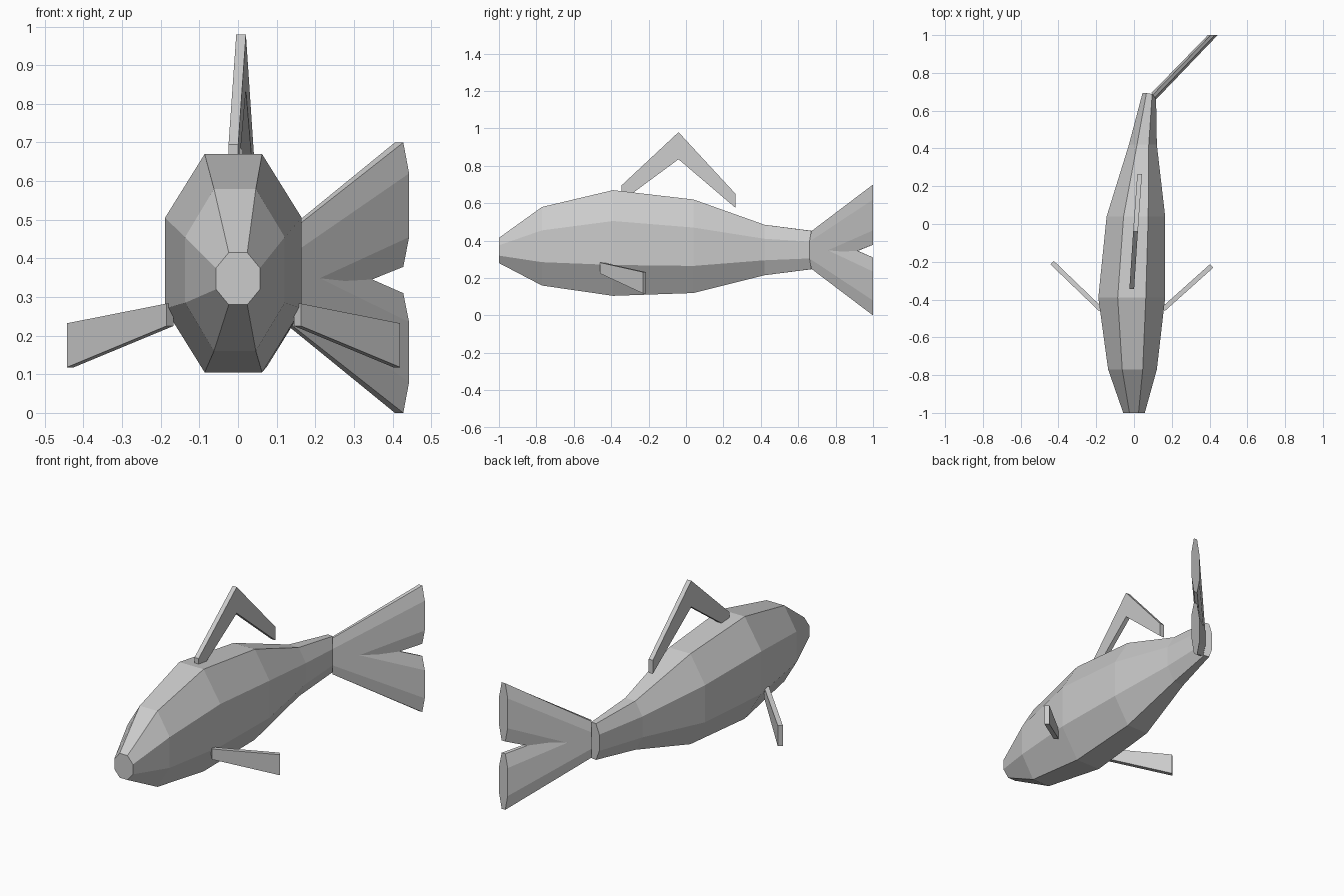
import bpy
import bmesh

cube = bpy.data.objects.get("Cube")
if cube:
    bpy.data.objects.remove(cube, do_unlink=True)

grey = bpy.data.materials.new("plain_grey")
grey.use_nodes = True
colour = (0.6, 0.6, 0.6, 1)
grey.diffuse_color = colour
grey.node_tree.nodes["Principled BSDF"].inputs["Base Color"].default_value = colour

FLAT = 0.42  # share of the width taken by the flat top and bottom


def octagon(a, b, top, upper, lower, bottom):
    """Eight-sided ring whose width runs from plan point a to plan point b."""
    def at(t, z):
        return (a[0] + (b[0] - a[0]) * t, a[1] + (b[1] - a[1]) * t, z)
    n, f = (1 - FLAT) / 2, (1 + FLAT) / 2
    return [at(n, top), at(f, top), at(1, upper), at(1, lower),
            at(f, bottom), at(n, bottom), at(0, lower), at(0, upper)]


def loft(name, rings):
    """Flat-shaded solid skinned over rings of equal size, capped at both ends."""
    bm = bmesh.new()
    loops = [[bm.verts.new(p) for p in ring] for ring in rings]
    size = len(loops[0])
    for one, two in zip(loops, loops[1:]):
        for i in range(size):
            j = (i + 1) % size
            bm.faces.new((one[i], one[j], two[j], two[i]))
    bm.faces.new(loops[0])
    bm.faces.new(loops[-1])
    bmesh.ops.recalc_face_normals(bm, faces=bm.faces)
    mesh = bpy.data.meshes.new(name)
    bm.to_mesh(mesh)
    bm.free()
    mesh.materials.append(grey)
    obj = bpy.data.objects.new(name, mesh)
    bpy.context.collection.objects.link(obj)
    return obj


# Body: y, centre x, half width, then top, upper side, lower side, bottom heights
stations = [
    (-1.00, 0.000, 0.057, 0.415, 0.375, 0.320, 0.280),
    (-0.77, -0.008, 0.129, 0.580, 0.455, 0.285, 0.160),
    (-0.39, -0.012, 0.177, 0.670, 0.505, 0.270, 0.105),
    (0.04, 0.010, 0.155, 0.620, 0.470, 0.265, 0.120),
    (0.42, 0.047, 0.074, 0.485, 0.410, 0.295, 0.215),
]
rings = [octagon((cx - w, y), (cx + w, y), *z) for y, cx, w, *z in stations]

# Tail end of the body, cut back on the side where the tail fin turns away
tail_z = (0.45, 0.395, 0.305, 0.25)
end = octagon((0.045, 0.693), (0.117, 0.693), *tail_z)
end = [(x, 0.66 if x > 0.11 else 0.693 if x < 0.09 else 0.688, z) for x, y, z in end]
loft("body", rings + [end])

# Tail fin: two lobes that share one root and cross each other
root = octagon((0.092, 0.693), (0.117, 0.66), *tail_z)
for name, tip_z in (("upper_tail_lobe", (0.70, 0.62, 0.455, 0.378)),
                    ("lower_tail_lobe", (0.31, 0.235, 0.08, 0.0))):
    loft(name, [root, octagon((0.391, 1.0), (0.443, 1.0), *tip_z)])


def slab(centre, half, top, bottom):
    """Four-cornered section, offset sideways in plan by half."""
    (x, y), (dx, dy) = centre, half
    return [(x - dx, y - dy, top), (x + dx, y + dy, top),
            (x + dx, y + dy, bottom), (x - dx, y - dy, bottom)]


# Dorsal fin: a thin bent bar
loft("dorsal_fin", [slab((x, y), (0.0125, 0), top, bottom) for x, y, top, bottom in (
    (-0.012, -0.345, 0.695, 0.610),
    (0.008, -0.040, 0.980, 0.835),
    (0.030, 0.265, 0.650, 0.575))])

# Side fins: thin plates swept back and down
for name, side, start, tip in (
        ("left_side_fin", 1, (0.154, -0.452), (0.411, -0.222)),
        ("right_side_fin", -1, (-0.176, -0.452), (-0.434, -0.204))):
    half = (0.009 * side, -0.009)
    loft(name, [slab(start, half, 0.283, 0.225), slab(tip, half, 0.232, 0.118)])
